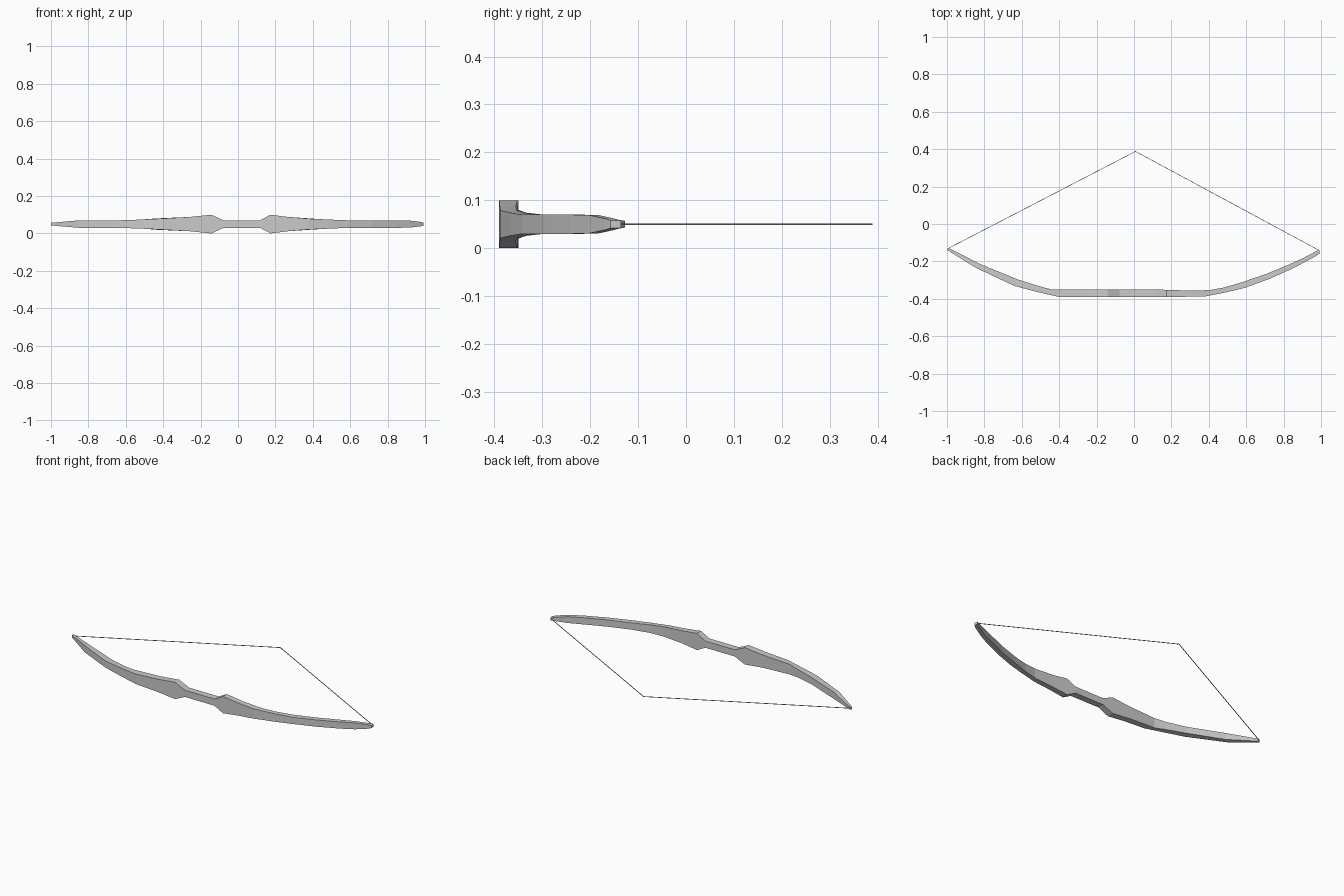
import bpy, bmesh
from mathutils import Vector

MID_Z = 0.05


def make_object(name, bm):
    bmesh.ops.recalc_face_normals(bm, faces=bm.faces)
    mesh = bpy.data.meshes.new(name)
    bm.to_mesh(mesh)
    bm.free()
    obj = bpy.data.objects.new(name, mesh)
    bpy.context.collection.objects.link(obj)
    return obj


def loft(name, rings):
    # Skin quads between four-cornered rings and cap both ends
    bm = bmesh.new()
    loops = [[bm.verts.new(p) for p in ring] for ring in rings]
    for a, b in zip(loops, loops[1:]):
        for i in range(4):
            j = (i + 1) % 4
            bm.faces.new((a[i], a[j], b[j], b[i]))
    bm.faces.new(loops[0])
    bm.faces.new(loops[-1])
    return make_object(name, bm)


# Bow stave: front edge x, y, back edge x, y, half height
stations = [
    (-1.000, -0.138, -0.993, -0.127, 0.007),
    (-0.850, -0.232, -0.825, -0.213, 0.020),
    (-0.640, -0.331, -0.620, -0.297, 0.020),
    (-0.520, -0.363, -0.505, -0.333, 0.024),
    (-0.400, -0.390, -0.440, -0.350, 0.030),
    (-0.260, -0.390, -0.260, -0.350, 0.038),
    (-0.142, -0.390, -0.142, -0.350, 0.050),
    (-0.077, -0.390, -0.077, -0.350, 0.020),
    (0.118, -0.390, 0.118, -0.350, 0.020),
    (0.174, -0.390, 0.174, -0.352, 0.050),
    (0.270, -0.389, 0.270, -0.355, 0.038),
    (0.375, -0.388, 0.400, -0.354, 0.029),
    (0.490, -0.366, 0.480, -0.340, 0.024),
    (0.590, -0.342, 0.575, -0.312, 0.020),
    (0.720, -0.295, 0.705, -0.268, 0.020),
    (0.840, -0.242, 0.825, -0.218, 0.020),
    (0.915, -0.203, 0.905, -0.182, 0.019),
    (0.975, -0.170, 0.965, -0.150, 0.012),
    (0.993, -0.158, 0.990, -0.136, 0.008),
]
loft("bow_stave", [
    [(xo, yo, MID_Z - h), (xo, yo, MID_Z + h), (xi, yi, MID_Z + h), (xi, yi, MID_Z - h)]
    for xo, yo, xi, yi, h in stations
])

# Drawn string: thin square cord bent at the nocking point
r = 0.0015
path = [Vector((-0.994, -0.131, MID_Z)), Vector((0.008, 0.388, MID_Z)), Vector((0.988, -0.140, MID_Z))]
sides = [Vector((-0.46, 0.89, 0)), Vector((0, 1.13, 0)), Vector((0.47, 0.88, 0))]
up = Vector((0, 0, r))
loft("bow_string", [
    [p + s * r - up, p + s * r + up, p - s * r + up, p - s * r - up]
    for p, s in zip(path, sides)
])
